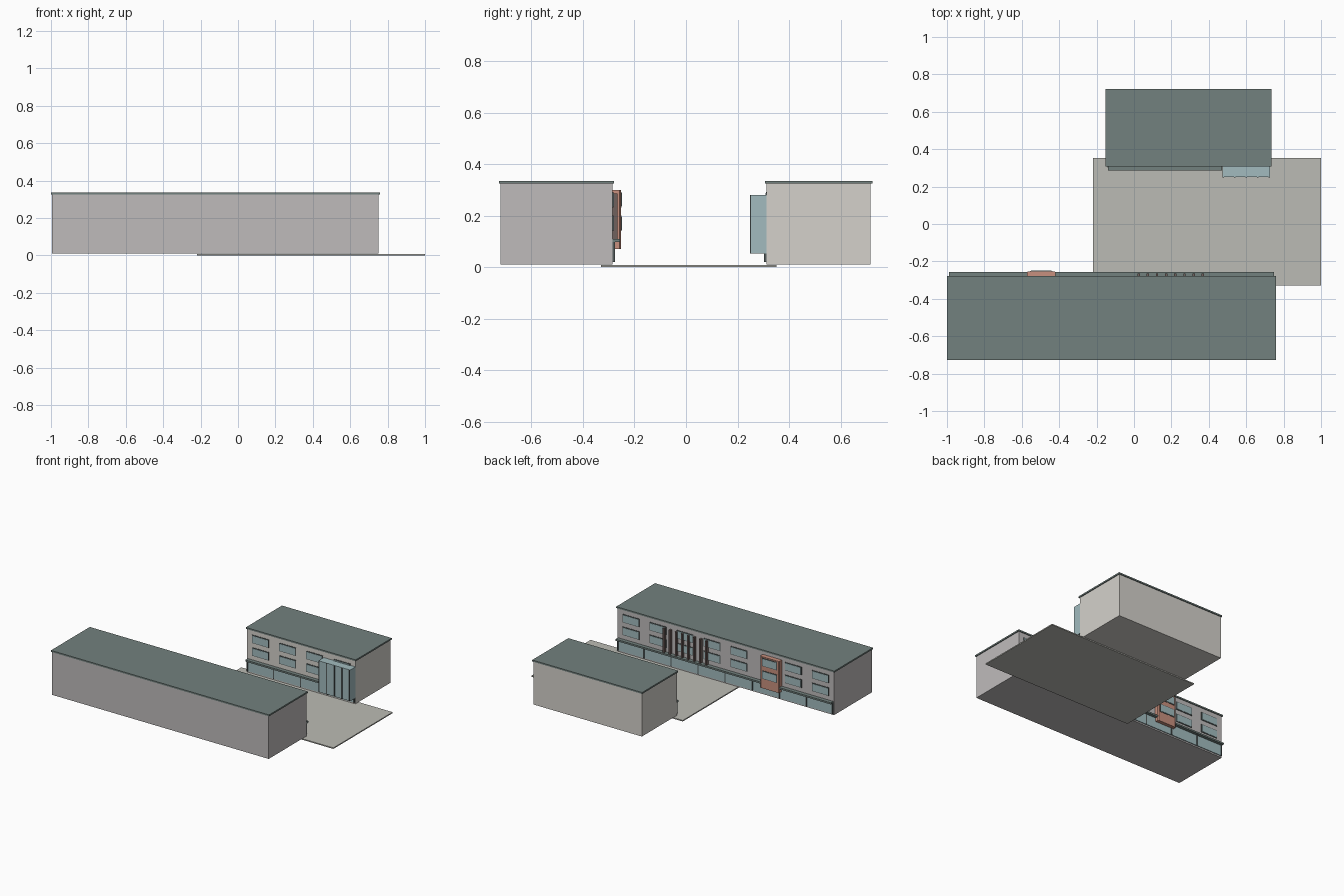
import bpy, bmesh

if "Cube" in bpy.data.objects:
    bpy.data.objects.remove(bpy.data.objects["Cube"])


def material(name, rgb):
    m = bpy.data.materials.new(name)
    m.diffuse_color = (*rgb, 1)
    m.use_nodes = True
    m.node_tree.nodes["Principled BSDF"].inputs["Base Color"].default_value = m.diffuse_color
    return m


STONE = material("pale_stone", (0.66, 0.64, 0.60))
GREY = material("grey_render", (0.52, 0.50, 0.50))
ROOF = material("slate_green", (0.17, 0.22, 0.21))
GLASS = material("blue_glass", (0.36, 0.50, 0.52))
DARK = material("dark_metal", (0.09, 0.11, 0.11))
BRICK = material("terracotta", (0.58, 0.28, 0.21))
FIN = material("brown_fin", (0.16, 0.12, 0.11))
PAVING = material("paving", (0.50, 0.50, 0.46))


def prism(name, outline, z0, z1, mat):
    """Extrude a plan outline from z0 to z1."""
    bm = bmesh.new()
    base = bm.faces.new([bm.verts.new((x, y, z0)) for x, y in outline])
    top = bmesh.ops.extrude_face_region(bm, geom=[base])["geom"]
    bmesh.ops.translate(bm, vec=(0, 0, z1 - z0),
                        verts=[v for v in top if isinstance(v, bmesh.types.BMVert)])
    bmesh.ops.recalc_face_normals(bm, faces=bm.faces)
    me = bpy.data.meshes.new(name)
    bm.to_mesh(me)
    bm.free()
    me.materials.append(mat)
    ob = bpy.data.objects.new(name, me)
    bpy.context.collection.objects.link(ob)
    return ob


def box(name, x0, x1, y0, y1, z0, z1, mat):
    y0, y1 = sorted((y0, y1))
    return prism(name, [(x0, y0), (x1, y0), (x1, y1), (x0, y1)], z0, z1, mat)


def window(name, cx, wall, out, z, w=0.125, h=0.05):
    """Dark frame with a pane standing just proud of it; out is +1 or -1 in y."""
    t = 0.005
    box(name + "_frame", cx - w / 2 - t, cx + w / 2 + t, wall - 0.004 * out,
        wall + 0.003 * out, z - h / 2 - t, z + h / 2 + t, DARK)
    box(name + "_pane", cx - w / 2, cx + w / 2, wall - 0.003 * out,
        wall + 0.005 * out, z - h / 2, z + h / 2, GLASS)


def building(name, x0, x1, back, face, out, bays, wall_mat, canopy_x, skip=()):
    """Block whose facade at y=face looks along out, divided into equal bays."""
    box(name + "_walls", x0, x1, back, face, 0.01, 0.325, wall_mat)
    box(name + "_roof", x0 - 0.006, x1 + 0.006, back - 0.006 * out,
        face + 0.006 * out, 0.324, 0.335, ROOF)
    step = (x1 - x0) / bays
    # upper windows
    for i in range(bays):
        if i in skip:
            continue
        for row, z in enumerate((0.17, 0.262)):
            window(f"{name}_window_{i}_{row}", x0 + (i + 0.5) * step, face, out, z)
    # shopfront glazing and mullions
    box(name + "_shopfront", x0 + 0.008, x1 - 0.008, face - 0.003 * out,
        face + 0.006 * out, 0.02, 0.098, GLASS)
    for i in range(bays + 1):
        cx = min(max(x0 + i * step, x0 + 0.008), x1 - 0.008)
        box(f"{name}_mullion_{i}", cx - 0.004, cx + 0.004, face - 0.003 * out,
            face + 0.01 * out, 0.02, 0.098, DARK)
    # canopy strip
    box(name + "_canopy", *canopy_x, face - 0.003 * out, face + 0.028 * out,
        0.097, 0.109, ROOF)


# paved court
box("court_paving", -0.22, 1.0, -0.33, 0.352, 0, 0.008, PAVING)

# two facing buildings
building("long_block", -0.994, 0.752, -0.72, -0.285, 1, 8, GREY, (-0.988, 0.748), (2,))
building("short_block", -0.146, 0.728, 0.717, 0.313, -1, 4, STONE, (-0.14, 0.47))

# projecting terracotta bay with chamfered corners
prism("terracotta_bay", [(-0.573, -0.288), (-0.42, -0.288), (-0.42, -0.258),
                         (-0.426, -0.253), (-0.567, -0.253), (-0.573, -0.258)],
      0.07, 0.30, BRICK)
for k, z in enumerate((0.17, 0.262)):
    window(f"bay_window_{k}", -0.497, -0.254, 1, z, w=0.11)

# vertical sun fins on the long block
for i in range(8):
    cx = 0.025 + i * 0.049
    box(f"sun_fin_{i}", cx - 0.006, cx + 0.006, -0.287, -0.265, 0.109, 0.285, FIN)

# glazed box on the short block
box("glass_box", 0.472, 0.728, 0.252, 0.315, 0.053, 0.28, GLASS)
for i in range(5):
    cx = 0.478 + i * 0.061
    box(f"glass_box_mullion_{i}", cx - 0.004, cx + 0.004, 0.249, 0.256, 0.053, 0.28, DARK)
